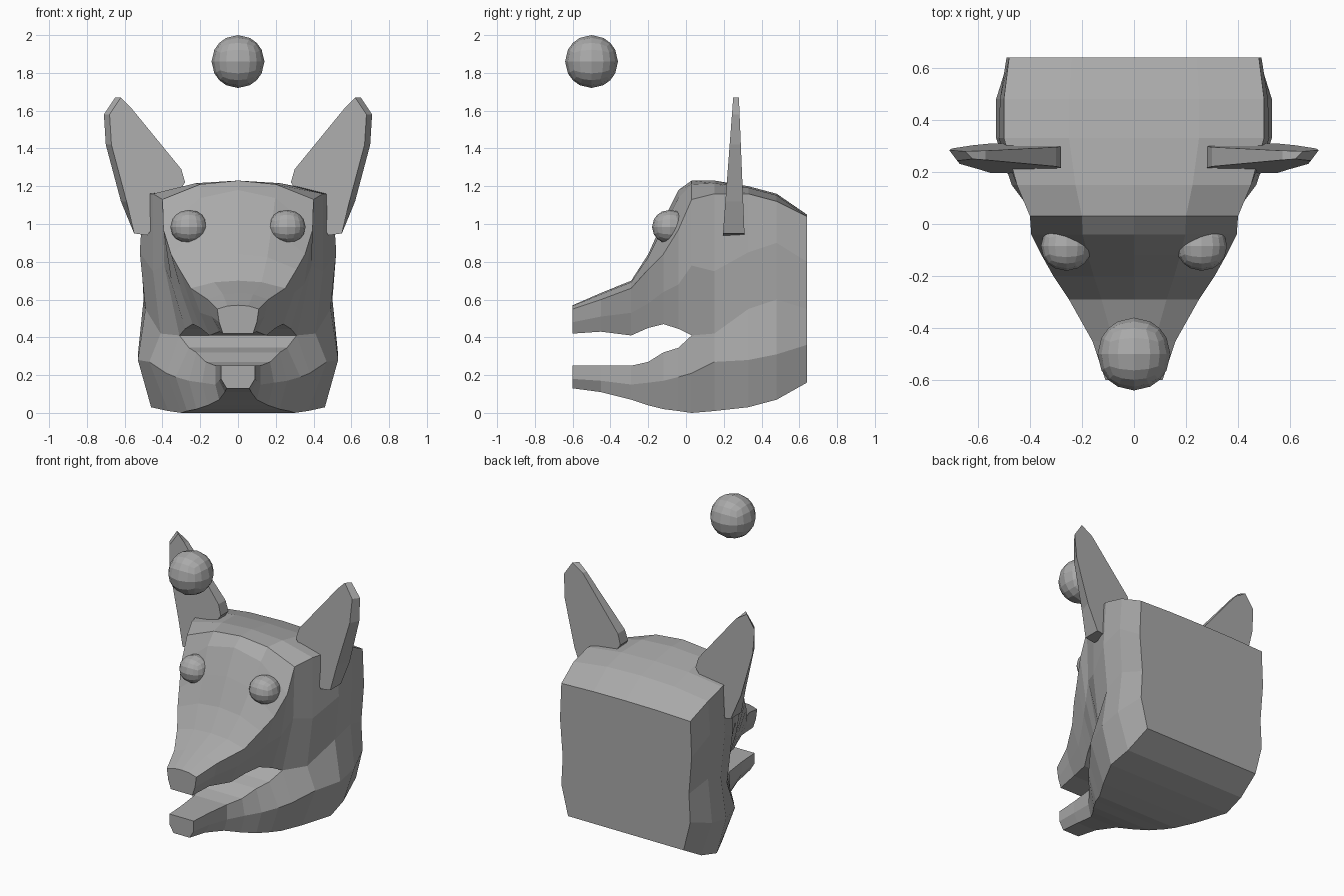
import bpy
import bmesh
from mathutils import Vector

default_cube = bpy.data.objects.get("Cube")
if default_cube:
    bpy.data.objects.remove(default_cube, do_unlink=True)

# Single plain grey
GREY = (0.4, 0.4, 0.4, 1)
grey = bpy.data.materials.new("plain_grey")
grey.use_nodes = True
grey.diffuse_color = GREY
grey.node_tree.nodes["Principled BSDF"].inputs["Base Color"].default_value = GREY


def finish(bm, name):
    """Clean the mesh, give it the grey material and link it as an object."""
    bmesh.ops.remove_doubles(bm, verts=bm.verts[:], dist=0.0005)
    bmesh.ops.recalc_face_normals(bm, faces=bm.faces[:])
    mesh = bpy.data.meshes.new(name)
    bm.to_mesh(mesh)
    bm.free()
    mesh.materials.append(grey)
    obj = bpy.data.objects.new(name, mesh)
    bpy.context.collection.objects.link(obj)
    return obj


def full_row(bm, y, half):
    """Turn a half section (centre line first) into a full left-to-right row."""
    left = [(-x, z) for x, z in half[::-1] if x > 0]
    return [bm.verts.new((x, y, z)) for x, z in left + half]


def bridge(bm, a, b):
    """Join two rows of equal length with quads."""
    for i in range(len(a) - 1):
        bm.faces.new((a[i], a[i + 1], b[i + 1], b[i]))


# Skull stations from snout to neck, as y, crown height,
# then brow ridge, cheek and lip as x, z
skull = [
    (-.6, .57, .11, .55, .1, .48, .08, .42),
    (-.45, .635, .16, .6, .14, .51, .1, .43),
    (-.29, .7, .25, .66, .2, .53, .15, .41),
    (-.2, .84, .31, .76, .25, .58, .2, .45),
    (-.12, 1.02, .355, .84, .3, .64, .24, .47),
    (-.04, 1.18, .395, .97, .35, .68, .28, .445),
    (.03, 1.23, .4, 1.13, .39, .78, .31, .41),
    (.15, 1.23, .45, 1.16, .45, .75, .41, .42),
    (.33, 1.2, .5, 1.16, .52, .85, .49, .55),
    (.48, 1.16, .5, 1.12, .515, .9, .5, .6),
    (.64, 1.05, .48, 1.04, .49, .8, .47, .55),
]
# Jaw at the same stations: jowl and chin edge as x, z
jaw = [
    (.09, .18, .06, .13), (.1, .17, .07, .11), (.12, .15, .1, .07),
    (.19, .16, .16, .04), (.26, .17, .22, .02), (.33, .19, .27, .01),
    (.38, .21, .3, 0), (.47, .27, .37, .01), (.53, .28, .46, .03),
    (.53, .31, .45, .07), (.48, .36, .43, .16),
]
# Lower lip, only for the open part of the mouth
lower_lip = [(.09, .25), (.1, .25), (.12, .25), (.17, .27), (.22, .32), (.26, .345)]
MOUTH_END = len(lower_lip)

# Head with open mouth
bm = bmesh.new()
uppers, lowers = [], []
for i, (y, top, rx, rz, cx, cz, lx, lz) in enumerate(skull):
    brow = (rx * 0.5, top - 0.2 * (top - rz))
    uppers.append(full_row(bm, y, [(0, top), brow, (rx, rz), (cx, cz), (lx, lz)]))
    lip = lower_lip[i] if i < MOUTH_END else (lx, lz)
    jx, jz, bx, bz = jaw[i]
    lowers.append(full_row(bm, y, [(0, bz), (bx, bz), (jx, jz), lip]))
for i in range(len(skull) - 1):
    for rows in (uppers, lowers):
        a, b = rows[i], rows[i + 1]
        bridge(bm, a, b)
        # Mouth roof and floor
        if i < MOUTH_END:
            bm.faces.new((a[0], a[-1], b[-1], b[0]))
# Snout tip, jaw tip and flat neck
bm.faces.new(uppers[0])
bm.faces.new(lowers[0])
bm.faces.new(uppers[-1] + lowers[-1][::-1])
finish(bm, "head")


def ball(name, centre, size):
    """Sphere with an even grid of square facets."""
    bm = bmesh.new()
    bmesh.ops.create_cube(bm, size=2)
    bmesh.ops.subdivide_edges(bm, edges=bm.edges[:], cuts=3, use_grid_fill=True)
    for v in bm.verts:
        n = v.co.normalized()
        v.co = Vector(centre) + Vector(n[k] * size[k] for k in range(3))
    finish(bm, name)


# Ear outline as x, z for the left side
ear = [(.28, 1.22), (.3, 1.29), (.57, 1.62), (.65, 1.67), (.71, 1.58),
       (.7, 1.42), (.62, 1.12), (.55, .95), (.48, .94), (.4, 1.05)]


def make_ear(name, side):
    """Thin tapered plate with a slightly smaller front outline."""
    bm = bmesh.new()
    front, back = [], []
    for x, z in ear:
        t = (z - 0.94) / 0.73
        inset = 0.03 if x > 0.6 else 0
        front.append(bm.verts.new((side * (x - inset), 0.195 + 0.055 * t, z)))
        back.append(bm.verts.new((side * x, 0.31 - 0.03 * t, z)))
    bm.faces.new(front)
    bm.faces.new(back)
    bridge(bm, front + front[:1], back + back[:1])
    finish(bm, name)


for label, side in (("left", 1), ("right", -1)):
    make_ear(label + "_ear", side)
    ball(label + "_eye", (side * 0.26, -0.085, 0.985), (0.098, 0.095, 0.09))

# Floating ball above the snout
ball("floating_ball", (0, -0.5, 1.86), (0.14, 0.14, 0.14))
